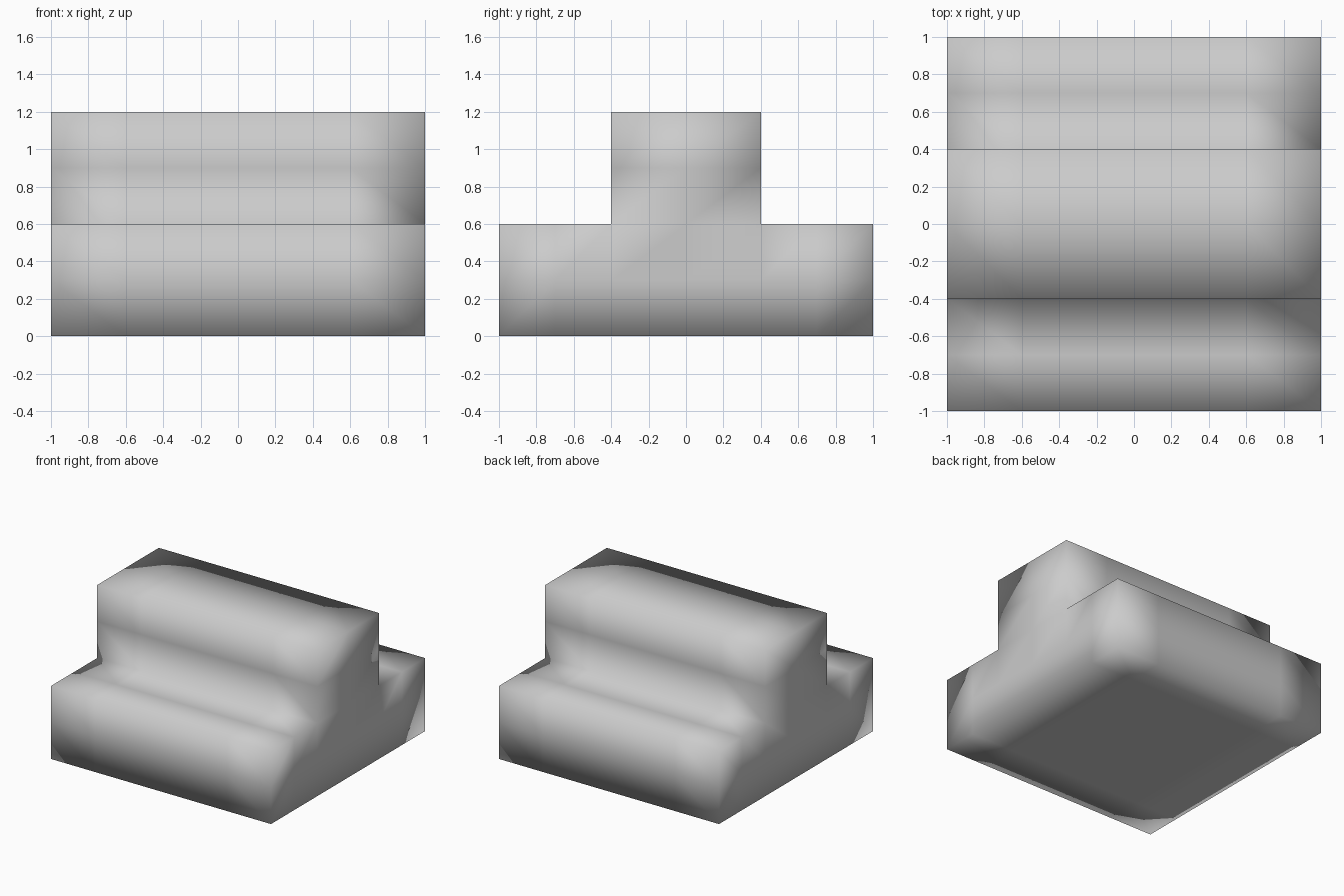
import bpy, bmesh
from mathutils import Vector

if "Cube" in bpy.data.objects:
    bpy.data.objects.remove(bpy.data.objects["Cube"])

# Cross-section grid of the inverted T (y across, z up)
YS = [-1.0, -0.7, -0.4, 0.0, 0.4, 0.7, 1.0]
ZS = [0.0, 0.3, 0.6, 0.9, 1.2]

bm = bmesh.new()
for y0, y1 in zip(YS, YS[1:]):
    for z0, z1 in zip(ZS, ZS[1:]):
        if z1 <= 0.6 or abs(y0 + y1) < 0.8:
            corners = [(y0, z0), (y1, z0), (y1, z1), (y0, z1)]
            bm.faces.new([bm.verts.new((-1, y, z)) for y, z in corners])
bmesh.ops.remove_doubles(bm, verts=bm.verts, dist=0.001)

# Extrude the section along x into a closed solid
ext = bmesh.ops.extrude_face_region(bm, geom=bm.faces[:])
moved = [v for v in ext["geom"] if isinstance(v, bmesh.types.BMVert)]
bmesh.ops.translate(bm, verts=moved, vec=Vector((2, 0, 0)))

# Cross loops along the length, so the smooth shading fades near the edges
for x in (-0.6, -0.2, 0.2, 0.6):
    bmesh.ops.bisect_plane(bm, geom=bm.verts[:] + bm.edges[:] + bm.faces[:],
                           plane_co=(x, 0, 0), plane_no=(1, 0, 0))
bmesh.ops.recalc_face_normals(bm, faces=bm.faces)

# Whole body is smooth shaded, including across its corners
for f in bm.faces:
    f.smooth = True
mesh = bpy.data.meshes.new("stepped_block")
bm.to_mesh(mesh)
bm.free()
block = bpy.data.objects.new("stepped_block", mesh)
bpy.context.collection.objects.link(block)
